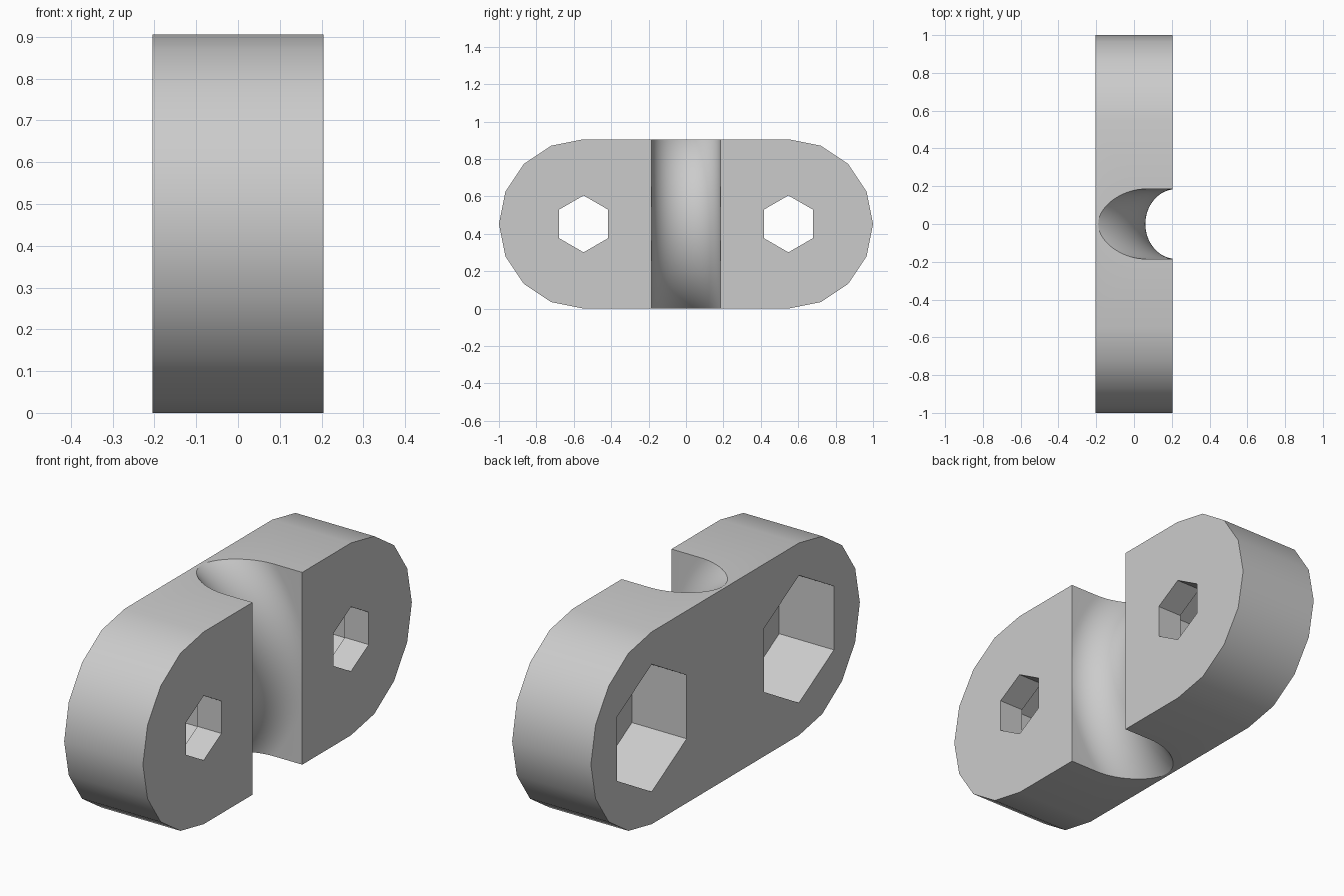
import bpy, bmesh
from math import cos, sin, pi, radians
from mathutils import Matrix, Vector

cube = bpy.data.objects.get("Cube")
if cube:
    bpy.data.objects.remove(cube, do_unlink=True)

HALF_X, RADIUS, CENTRE_Y = 0.205, 0.4525, 0.5475
HOLE_FLOOR = 0.08

grey = bpy.data.materials.new("plain grey")
grey.use_nodes = True
grey.diffuse_color = (0.6, 0.6, 0.6, 1)
grey.node_tree.nodes["Principled BSDF"].inputs["Base Color"].default_value = (0.6, 0.6, 0.6, 1)


def make_object(name, bm):
    bmesh.ops.recalc_face_normals(bm, faces=bm.faces)
    mesh = bpy.data.meshes.new(name)
    bm.to_mesh(mesh)
    bm.free()
    mesh.materials.append(grey)
    obj = bpy.data.objects.new(name, mesh)
    bpy.context.collection.objects.link(obj)
    return obj


def prism(name, outline, x0, x1):
    """Extrude a (y, z) outline along x."""
    bm = bmesh.new()
    face = bm.faces.new([bm.verts.new((x0, y, z)) for y, z in outline])
    grown = bmesh.ops.extrude_face_region(bm, geom=[face])["geom"]
    bmesh.ops.translate(bm, vec=(x1 - x0, 0, 0),
                        verts=[v for v in grown if isinstance(v, bmesh.types.BMVert)])
    return make_object(name, bm)


def hexagon(y, radius):
    return [(y + radius * sin(i * pi / 3), RADIUS + radius * cos(i * pi / 3)) for i in range(6)]


# Rounded block
outline = []
for side, start in ((1, -pi / 2), (-1, pi / 2)):
    for i in range(9):
        a = start + i * pi / 8
        outline.append((side * CENTRE_Y + RADIUS * cos(a), RADIUS + RADIUS * sin(a)))
body = prism("clamp_body", outline, -HALF_X, HALF_X)

# Bolt holes with wide nut pockets on the flat side
cutters = []
for side, label in ((1, "back"), (-1, "front")):
    cutters.append(prism(label + "_bolt_hole", hexagon(side * CENTRE_Y, 0.152), -0.1, 0.3))
    cutters.append(prism(label + "_nut_pocket", hexagon(side * CENTRE_Y, 0.30), -0.3, HOLE_FLOOR))

# Curved channel: a rounded groove profile swept about a sideways axis
AXIS_X, RING, DEPTH, WIDTH = -0.475, 0.70, 0.165, 0.185
profile = [(0.95, WIDTH)]
for i in range(33):
    a = pi / 2 - i * pi / 32
    profile.append((RING - DEPTH * cos(a), WIDTH * sin(a)))
profile.append((0.95, -WIDTH))

bm = bmesh.new()
start = Matrix.Rotation(radians(-75), 3, 'Y')
face = bm.faces.new([bm.verts.new(start @ Vector((r, y, 0))) for r, y in profile])
bmesh.ops.spin(bm, geom=[face] + face.edges[:] + face.verts[:], cent=(0, 0, 0),
               axis=(0, 1, 0), angle=radians(150), steps=60)
bmesh.ops.remove_doubles(bm, verts=bm.verts, dist=1e-5)
bmesh.ops.translate(bm, verts=bm.verts, vec=(AXIS_X, 0, RADIUS))
cutters.append(make_object("channel_cutter", bm))

# Cut the block and bake the result
for cutter in cutters:
    cutter.hide_render = True
    mod = body.modifiers.new(cutter.name, 'BOOLEAN')
    mod.operation = 'DIFFERENCE'
    mod.solver = 'EXACT'
    mod.object = cutter
graph = bpy.context.evaluated_depsgraph_get()
result = bpy.data.meshes.new_from_object(body.evaluated_get(graph))
body.modifiers.clear()
body.data = result
for cutter in cutters:
    bpy.data.objects.remove(cutter, do_unlink=True)

# Smooth curved walls, crisp edges
bpy.ops.object.select_all(action='DESELECT')
body.select_set(True)
bpy.context.view_layer.objects.active = body
bpy.ops.object.shade_smooth_by_angle(angle=radians(26))
